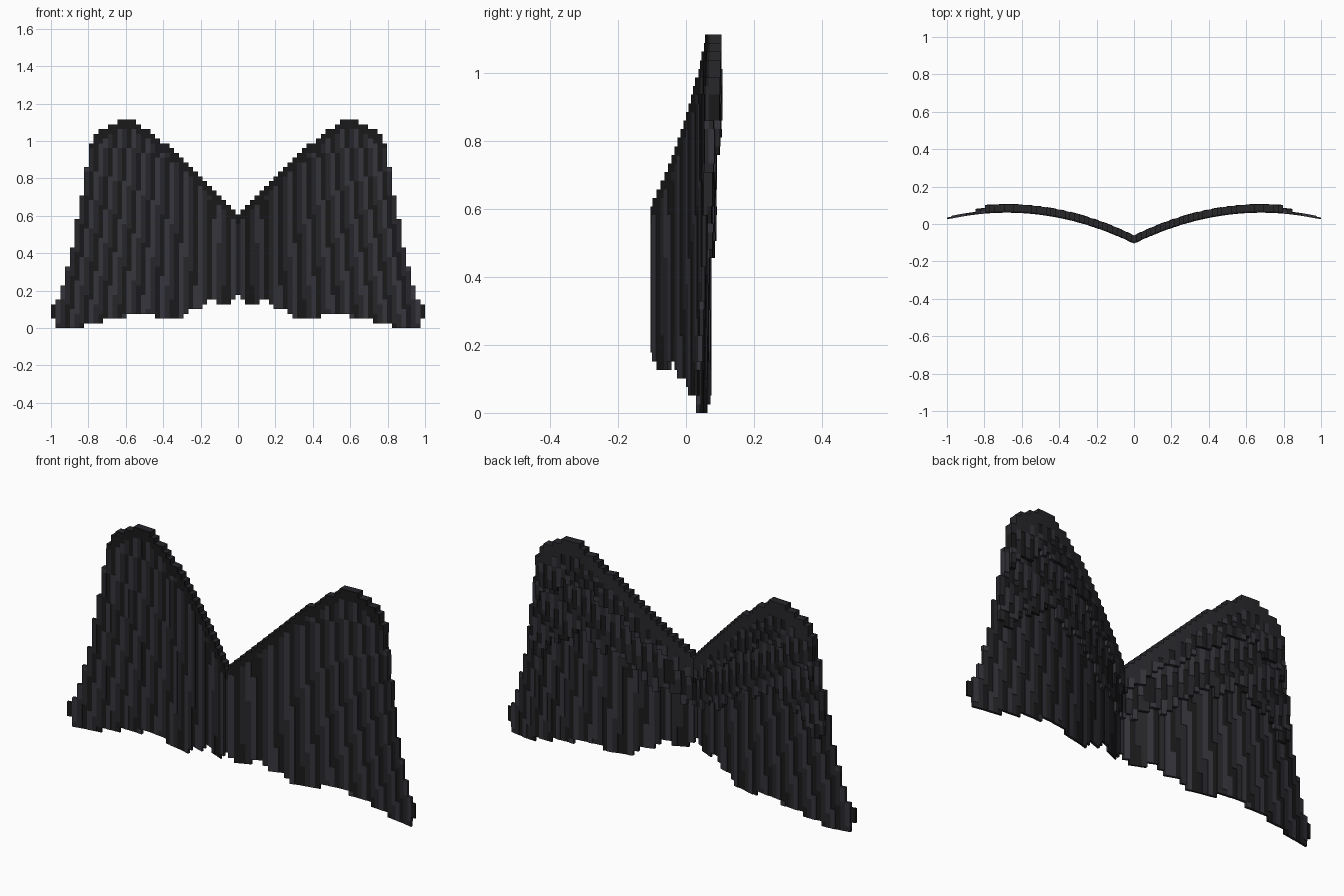
import bpy, bmesh, math, random

if "Cube" in bpy.data.objects:
    bpy.data.objects.remove(bpy.data.objects["Cube"])

random.seed(4)
N = 79                    # columns across the span
C = 2 / N                 # cell size
ROWS = 44

# half-wing outlines: (|x|, z)
LEAD = [(0, .61), (.06, .66), (.10, .70), (.20, .80), (.28, .88), (.385, .98), (.45, 1.035),
        (.54, 1.10), (.63, 1.11), (.67, 1.085), (.74, 1.06), (.79, 1.01), (1, .98)]
OUTER = [(.78, 1.02), (.80, .93), (.82, .80), (.845, .66), (.875, .50), (.90, .37),
         (.925, .27), (.95, .19), (.975, .125), (1, .125)]
HEM = [(0, .20), (.05, .15), (.09, .14), (.13, .17), (.17, .16), (.21, .11), (.26, .10), (.30, .06),
       (.34, .07), (.38, .06), (.42, .06), (.46, .10), (.56, .10), (.60, .06), (.72, .05),
       (.80, .04), (.84, .01), (.96, .01), (1, .08)]


def lerp(pts, x):
    for (a, p), (b, q) in zip(pts, pts[1:]):
        if x <= b:
            return p + (q - p) * max(0, x - a) / (b - a)
    return pts[-1][1]


def front_y(x):
    return .062 - .36 * (abs(x) - .68) ** 2


def material(name, rgb):
    m = bpy.data.materials.new(name)
    m.diffuse_color = (*rgb, 1)
    m.use_nodes = True
    m.node_tree.nodes["Principled BSDF"].inputs["Base Color"].default_value = m.diffuse_color
    return m


MATS = [material("feather_dark", (.010, .010, .011)),
        material("feather_mid", (.020, .020, .024)),
        material("feather_light", (.036, .036, .045))]
JIT = [random.uniform(-1, 1) for _ in range(60)]


def feather(ax, z):
    """Index of the fanned-out feather strip at a point."""
    return int(ax / (1 + .24 * (1.05 - z)) / C + .5)


def box(bm, x0, x1, y_in, y_out, z0, z1, shade):
    """Upright box sheared to follow the wing's curve."""
    v = [bm.verts.new((x, front_y(x) + y, z)) for z in (z0, z1)
         for x, y in ((x0, y_in), (x1, y_in), (x1, y_out), (x0, y_out))]
    for f in ((3, 2, 1, 0), (4, 5, 6, 7), (0, 1, 5, 4), (1, 2, 6, 5), (2, 3, 7, 6), (3, 0, 4, 7)):
        bm.faces.new([v[i] for i in f]).material_index = shade


def layer(name, y_in, y_out, inside, shade_of, relief):
    """Voxel sheet: runs of equal cells in a column become one box."""
    bm = bmesh.new()
    for i in range(N // 2 + 1):
        ax = i * C
        start, prev = 0, None
        for k in range(ROWS + 1):
            z = (k + .5) * C
            key = None
            if k < ROWS and inside(ax, z):
                key = shade_of(ax, z)
            if key != prev:
                if prev is not None:
                    lift = relief * prev
                    for s in ((1, -1) if i else (1,)):
                        xs = sorted((s * (ax - C / 2), s * (ax + C / 2)))
                        if i == 0:      # centre column is split to keep the crease
                            box(bm, xs[0], 0, y_in, y_out + lift, start * C, k * C, prev)
                            box(bm, 0, xs[1], y_in, y_out + lift, start * C, k * C, prev)
                        else:
                            box(bm, *xs, y_in - lift * .4 * (y_in == 0), y_out + lift,
                                start * C, k * C, prev)
                start, prev = k, key
    me = bpy.data.meshes.new(name)
    bm.to_mesh(me)
    bm.free()
    for m in MATS:
        me.materials.append(m)
    ob = bpy.data.objects.new(name, me)
    bpy.context.collection.objects.link(ob)


def in_wing(ax, z):
    top = lerp(LEAD, ax)
    if ax > .78:
        top = min(top, lerp(OUTER, ax))
    return lerp(HEM, ax) - C / 2 <= z <= top


def depth(ax, z):
    return lerp(LEAD, ax) - z


def strip_shade(ax, z):
    if depth(ax, z) < 2 * C:
        return 0
    return (1, 2, 0)[feather(ax, z) % 3]


def covert_shade(ax, z):
    f = feather(ax, z)
    return (f + int(z / (5 * C) + f * .37)) % 3 if depth(ax, z) > 3 * C else 1


def in_coverts(ax, z):
    return in_wing(ax, z) and ax < .84 and \
        depth(ax, z) < .28 + .33 * ax + .035 * JIT[feather(ax, z)]


def in_shoulder(ax, z):
    return in_wing(ax, z) and ax < .80 and \
        depth(ax, z) < .12 + .15 * ax + .025 * JIT[feather(ax, z) + 7]


# long flight feathers: full wing sheet
layer("flight_feathers", 0, .009, in_wing, strip_shade, .002)
# shorter feathers overlapping the back of the sheet
layer("covert_feathers", .009, .023, in_coverts, covert_shade, .003)
# thick leading edge along the top
layer("leading_edge", .023, .041, in_shoulder, covert_shade, .002)
